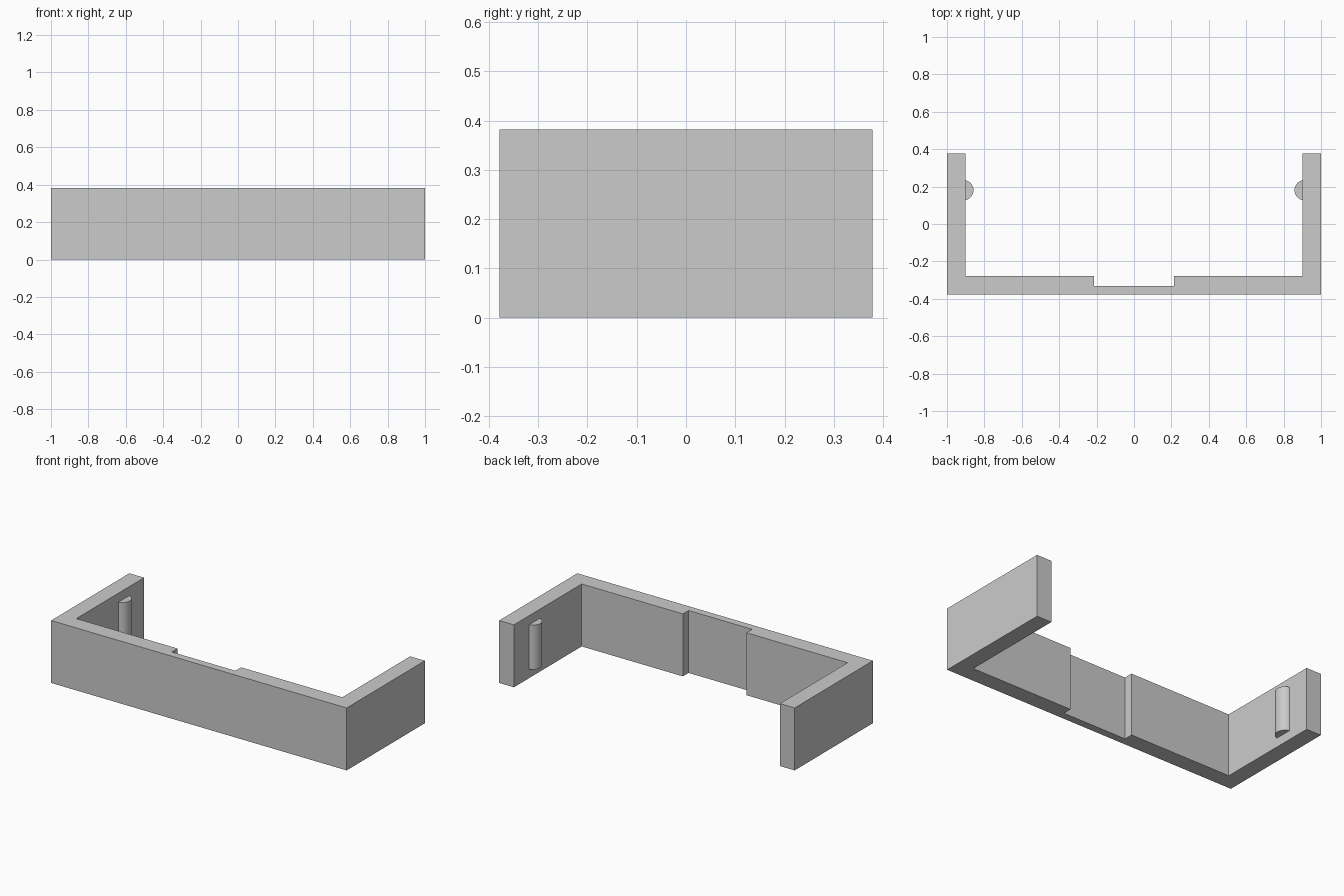
import bpy, bmesh, math

cube = bpy.data.objects.get("Cube")
if cube:
    bpy.data.objects.remove(cube, do_unlink=True)

HEIGHT = 0.382
DEPTH = 0.378      # half of the overall depth
INNER = 0.9        # inner face of the side arms

grey = bpy.data.materials.new("light_grey")
grey.use_nodes = True
grey.diffuse_color = (0.6, 0.6, 0.6, 1)
grey.node_tree.nodes["Principled BSDF"].inputs["Base Color"].default_value = (0.6, 0.6, 0.6, 1)


def extrude_profile(name, points, bottom, top):
    """Closed outline in x, y raised from bottom to top."""
    bm = bmesh.new()
    face = bm.faces.new([bm.verts.new((x, y, bottom)) for x, y in points])
    result = bmesh.ops.extrude_face_region(bm, geom=[face])
    for v in result["geom"]:
        if isinstance(v, bmesh.types.BMVert):
            v.co.z = top
    bmesh.ops.recalc_face_normals(bm, faces=bm.faces)
    mesh = bpy.data.meshes.new(name)
    bm.to_mesh(mesh)
    bm.free()
    mesh.materials.append(grey)
    obj = bpy.data.objects.new(name, mesh)
    bpy.context.collection.objects.link(obj)
    return obj


# U-shaped bracket with a recess in the middle of its inner face
half = [(1, -DEPTH), (1, DEPTH), (INNER, DEPTH), (INNER, -0.277),
        (0.215, -0.277), (0.215, -0.332)]
outline = half + [(-x, y) for x, y in reversed(half)]
extrude_profile("bracket", outline, 0, HEIGHT)

# Rounded snap ridges on the inside of both arms
RADIUS, SEGMENTS = 0.054, 32
for name, side in (("left_ridge", 1), ("right_ridge", -1)):
    circle = []
    for i in range(SEGMENTS + 1):
        a = math.pi * (0.5 + i / SEGMENTS)
        circle.append((side * (0.912 + RADIUS * math.cos(a)), 0.181 + RADIUS * math.sin(a)))
    ridge = extrude_profile(name, circle, 0.055, HEIGHT - 0.055)
    bpy.ops.object.select_all(action="DESELECT")
    ridge.select_set(True)
    bpy.context.view_layer.objects.active = ridge
    bpy.ops.object.shade_smooth_by_angle(angle=math.radians(30))
